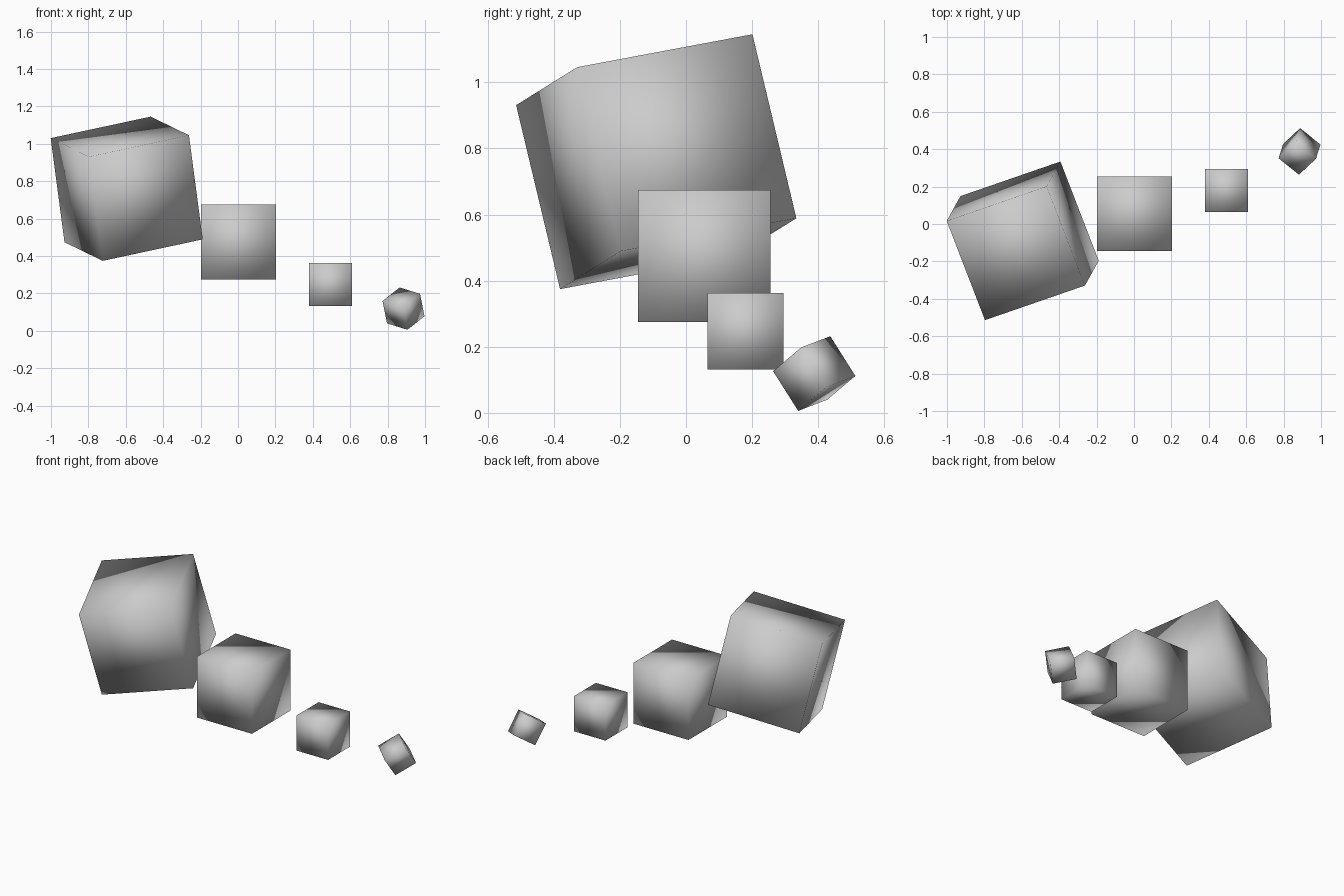
import bpy
from mathutils import Vector, Matrix

if "Cube" in bpy.data.objects:
    bpy.data.objects.remove(bpy.data.objects["Cube"])


def block(name, size, centre, x_dir=(1, 0, 0), y_dir=(0, 1, 0)):
    """Smooth-shaded cube whose local x and y edges follow the given directions."""
    x = Vector(x_dir).normalized()
    z = x.cross(Vector(y_dir)).normalized()
    y = z.cross(x)
    turn = Matrix((x, y, z)).transposed()
    bpy.ops.mesh.primitive_cube_add(size=size, location=centre,
                                    rotation=turn.to_euler())
    obj = bpy.context.object
    obj.name = name
    bpy.ops.object.shade_smooth()
    return obj


# large tilted cube
block("large_cube", 0.577, (-0.595, -0.09, 0.76),
      (0.535, 0.185, 0.115), (-0.2, 0.53, 0.10))
# two upright cubes
block("medium_cube", 0.40, (0.003, 0.055, 0.475))
block("small_cube", 0.23, (0.494, 0.18, 0.247))
# smallest tumbling cube
block("tiny_cube", 0.144, (0.885, 0.388, 0.119),
      (0.107, -0.086, -0.033), (0.027, 0.076, -0.124))
